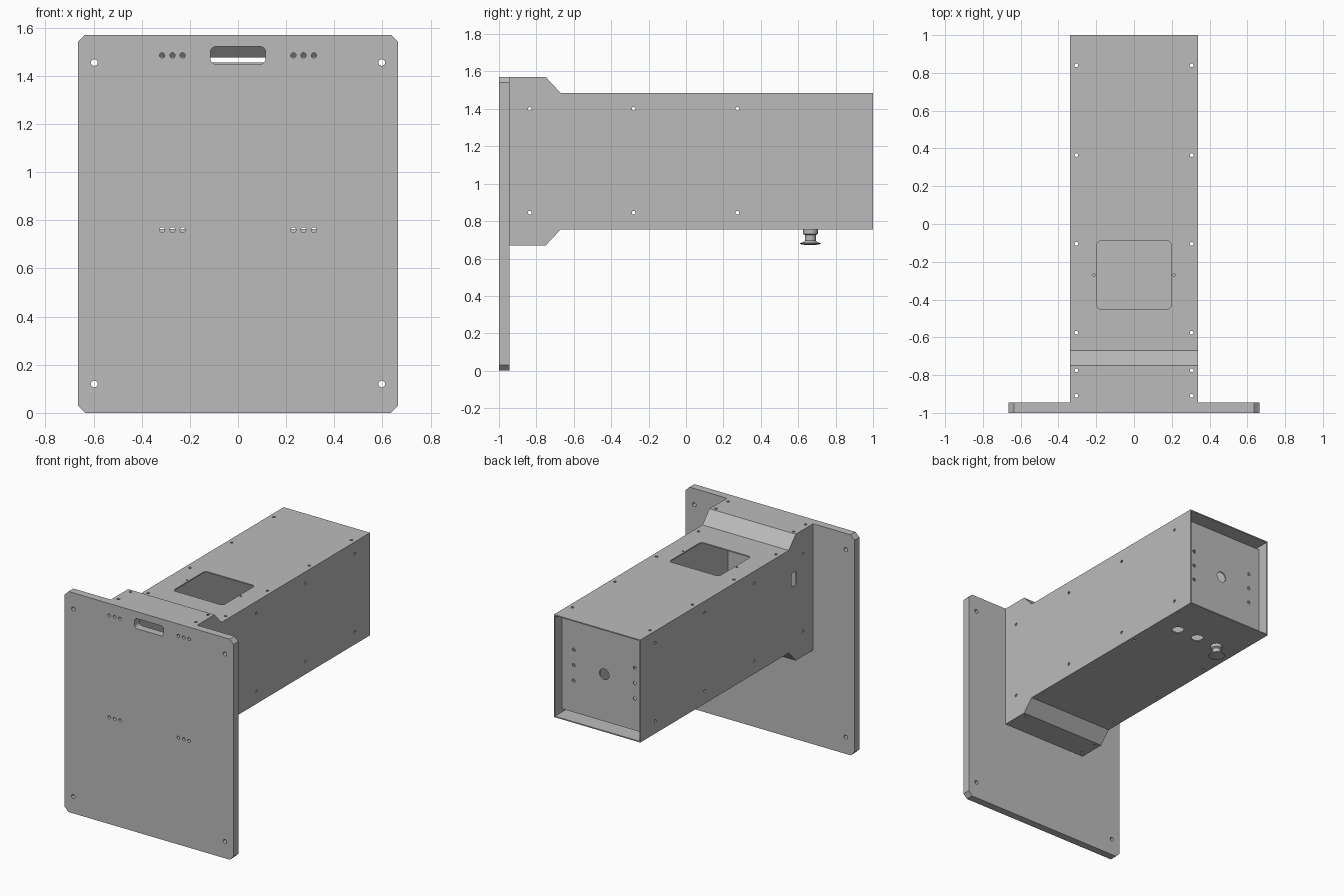
import bpy, bmesh, math
from mathutils import Vector

cube = bpy.data.objects.get("Cube")
if cube:
    bpy.data.objects.remove(cube)

grey = bpy.data.materials.new("plain grey")
grey.use_nodes = True
grey.diffuse_color = (0.5, 0.5, 0.5, 1)
grey.node_tree.nodes["Principled BSDF"].inputs["Base Color"].default_value = (0.5, 0.5, 0.5, 1)

T = 0.008          # sheet thickness
W = 0.34           # half width of the housing
MID = 1.12         # height of the housing axis
FRONT, BACK = -0.945, 1.0


def circle(cx, cy, r, n=16):
    return [(cx + r * math.cos(2 * math.pi * i / n), cy + r * math.sin(2 * math.pi * i / n))
            for i in range(n)]


def rounded(cx, cy, hw, hh, r, steps=5):
    pts = []
    for k, (sx, sy) in enumerate([(1, 1), (-1, 1), (-1, -1), (1, -1)]):
        for i in range(steps + 1):
            a = math.pi / 2 * (k + i / steps)
            pts.append((cx + sx * (hw - r) + r * math.cos(a), cy + sy * (hh - r) + r * math.sin(a)))
    return pts


def prism(bm, pts, axis, a, b):
    """Extrude a 2D outline along an axis from a to b."""
    place = {"x": lambda p, d: (d, p[0], p[1]),
             "y": lambda p, d: (p[0], d, p[1]),
             "z": lambda p, d: (p[0], p[1], d)}[axis]
    lo = [bm.verts.new(place(p, a)) for p in pts]
    hi = [bm.verts.new(place(p, b)) for p in pts]
    bm.faces.new(lo)
    bm.faces.new(hi)
    for i in range(len(pts)):
        j = (i + 1) % len(pts)
        bm.faces.new((lo[i], lo[j], hi[j], hi[i]))


def make(name, shapes):
    """Object from a list of (outline, axis, start, end)."""
    bm = bmesh.new()
    for s in shapes:
        prism(bm, *s)
    bmesh.ops.recalc_face_normals(bm, faces=bm.faces)
    mesh = bpy.data.meshes.new(name)
    bm.to_mesh(mesh)
    bm.free()
    mesh.materials.append(grey)
    ob = bpy.data.objects.new(name, mesh)
    bpy.context.collection.objects.link(ob)
    return ob


def activate(ob):
    bpy.ops.object.select_all(action="DESELECT")
    ob.select_set(True)
    bpy.context.view_layer.objects.active = ob


def cut(ob, outlines, axis, a, b):
    cutter = make("cutter", [(o, axis, a, b) for o in outlines])
    cutter.hide_render = True
    mod = ob.modifiers.new("holes", "BOOLEAN")
    mod.operation, mod.solver, mod.object = "DIFFERENCE", "EXACT", cutter
    activate(ob)
    bpy.ops.object.modifier_apply(modifier=mod.name)
    bpy.data.objects.remove(cutter)
    activate(ob)
    bpy.ops.object.shade_smooth_by_angle(angle=math.radians(30))


# Mounting plate with chamfered corners, bolt holes and a carrying slot
pw, ph, c = 0.665, 1.57, 0.03
plate = make("mounting_plate", [([(-pw + c, 0), (pw - c, 0), (pw, c), (pw, ph - c),
                                  (pw - c, ph), (c - pw, ph), (-pw, ph - c), (-pw, c)],
                                 "y", -1, FRONT)])
holes = [rounded(0, 1.485, 0.115, 0.036, 0.022)]
for s in (-1, 1):
    holes += [circle(s * 0.597, z, 0.014) for z in (0.12, 1.455)]
    holes += [circle(s * x, z, 0.011) for x in (0.23, 0.272, 0.315) for z in (0.76, 1.485)]
cut(plate, holes, "y", -1.1, -0.9)

# Flared half profile of the housing: distance from the axis along its length
flare = [(FRONT, 0.45), (-0.75, 0.45), (-0.67, 0.365), (BACK, 0.365)]

# Side panels between the covers
side_outline = [(y, MID + h - T) for y, h in flare] + [(y, MID - h + T) for y, h in reversed(flare)]
side_screws = [circle(y, z, 0.01, 12) for y in (-0.835, -0.28, 0.275, 0.83) for z in (0.845, 1.4)]
for name, s in (("left_side_panel", 1), ("right_side_panel", -1)):
    panel = make(name, [(side_outline, "x", s * (W - T), s * W)])
    slot = [rounded(-0.73, 1.258, 0.026, 0.05, 0.015)] if s < 0 else []
    cut(panel, side_screws + slot, "x", s * (W - 0.05), s * (W + 0.05))

# Folded top and bottom covers
cover_screws = [circle(s * 0.305, y, 0.01, 12) for s in (-1, 1)
                for y in (-0.91, -0.775, -0.575, -0.105, 0.365, 0.84)]
window = [rounded(0, -0.27, 0.197, 0.182, 0.025)] + [circle(s * 0.212, -0.27, 0.007, 12) for s in (-1, 1)]
buttons = [circle(x, 0.665, 0.04, 24) for x in (-0.17, 0, 0.17)]
for name, s, extra in (("top_cover", 1, window), ("bottom_cover", -1, buttons)):
    outline = [(y, MID + s * h) for y, h in flare] + [(y, MID + s * (h - T)) for y, h in reversed(flare)]
    cover = make(name, [(outline, "x", -W, W)])
    cut(cover, cover_screws + extra, "z", MID, MID + s * 0.6)

# Recessed end plate with folded side flanges
end = make("end_plate", [(rounded(0, MID, W - T, 0.335, 0.004, 1), "y", 0.91, 0.92)])
end_holes = [circle(0, MID, 0.038, 24)]
end_holes += [circle(s * 0.24, MID + dz, 0.012, 12) for s in (-1, 1) for dz in (-0.11, 0, 0.11)]
cut(end, end_holes, "y", 0.85, 0.95)
for name, s in (("left_end_flange", 1), ("right_end_flange", -1)):
    x = s * (W - T)
    make(name, [([(x, MID - 0.335), (x, MID + 0.335), (x - s * T, MID + 0.335), (x - s * T, MID - 0.335)],
                 "y", 0.82, 0.91)])

# Push button hanging under the housing
profile = [(0, 0.775), (0.04, 0.775), (0.04, 0.732), (0.029, 0.725), (0.029, 0.695),
           (0.04, 0.686), (0.057, 0.683), (0.054, 0.677), (0.03, 0.673), (0, 0.672)]
bm = bmesh.new()
vs = [bm.verts.new((r, 0, z)) for r, z in profile]
edges = [bm.edges.new(p) for p in zip(vs, vs[1:])]
bmesh.ops.spin(bm, geom=vs + edges, cent=(0, 0, 0), axis=(0, 0, 1), angle=2 * math.pi, steps=32)
bmesh.ops.remove_doubles(bm, verts=bm.verts, dist=0.0001)
bmesh.ops.recalc_face_normals(bm, faces=bm.faces)
bmesh.ops.translate(bm, verts=bm.verts, vec=Vector((-0.17, 0.665, 0)))
mesh = bpy.data.meshes.new("push_button")
bm.to_mesh(mesh)
bm.free()
mesh.materials.append(grey)
button = bpy.data.objects.new("push_button", mesh)
bpy.context.collection.objects.link(button)
activate(button)
bpy.ops.object.shade_smooth_by_angle(angle=math.radians(30))
